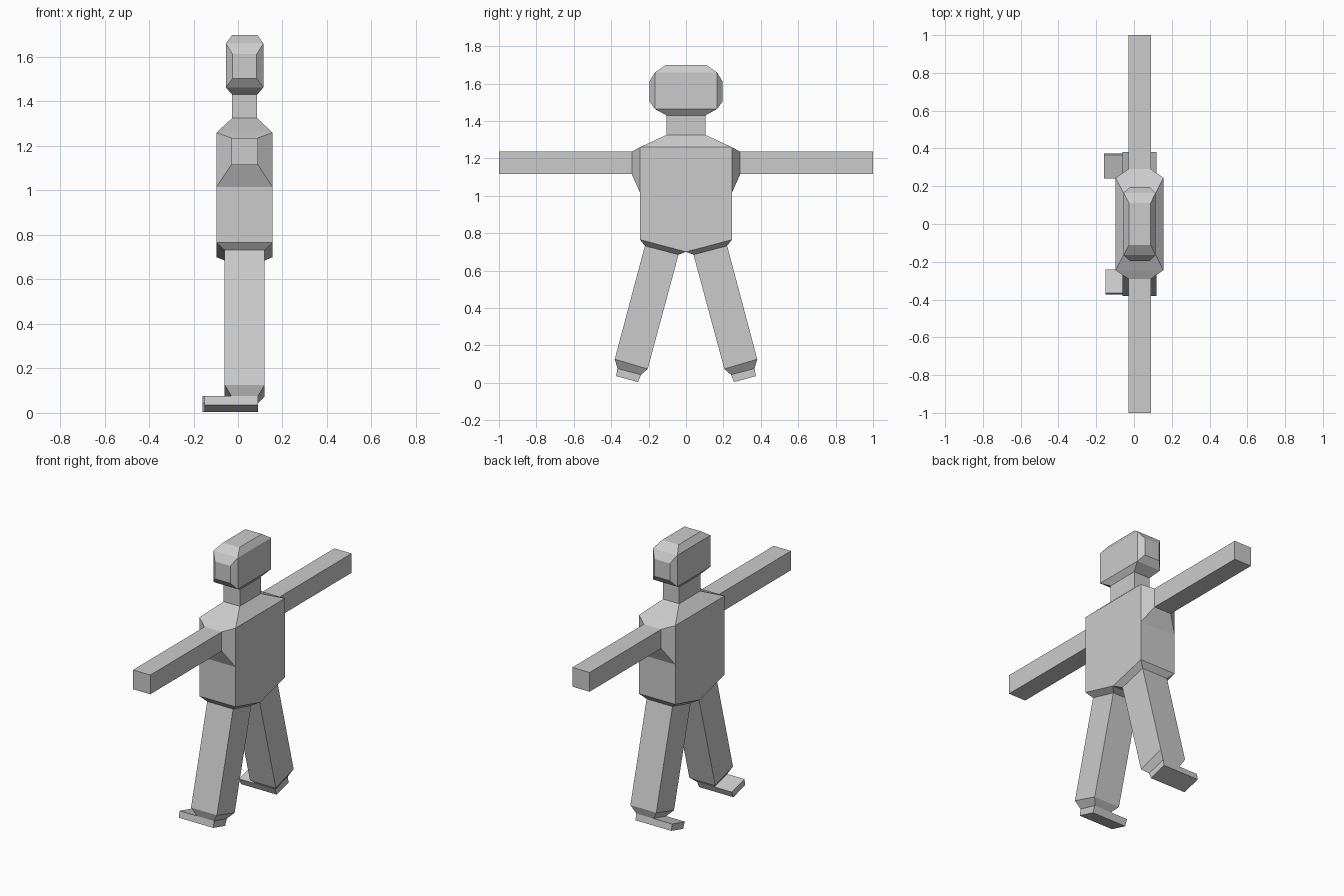
import bpy
import bmesh

if "Cube" in bpy.data.objects:
    bpy.data.objects.remove(bpy.data.objects["Cube"], do_unlink=True)

grey = bpy.data.materials.new("plain grey")
grey.use_nodes = True
COLOUR = (0.6, 0.6, 0.6, 1)
grey.diffuse_color = COLOUR
grey.node_tree.nodes["Principled BSDF"].inputs["Base Color"].default_value = COLOUR


def loft(name, rings, cap_start=False, cap_end=False, skip=()):
    """Bridge matching rings of points with flat quads, leaving out skipped sides."""
    bm = bmesh.new()
    loops = [[bm.verts.new(p) for p in ring] for ring in rings]
    for a, b in zip(loops, loops[1:]):
        n = len(a)
        for i in range(n):
            if i not in skip:
                j = (i + 1) % n
                bm.faces.new((a[i], a[j], b[j], b[i]))
    if cap_start:
        bm.faces.new(loops[0])
    if cap_end:
        bm.faces.new(loops[-1])
    bmesh.ops.recalc_face_normals(bm, faces=bm.faces)
    mesh = bpy.data.meshes.new(name)
    bm.to_mesh(mesh)
    bm.free()
    mesh.materials.append(grey)
    obj = bpy.data.objects.new(name, mesh)
    bpy.context.collection.objects.link(obj)
    return obj


def level(x0, x1, y, z):
    """Horizontal rectangle, centred on y = 0."""
    return [(x0, -y, z), (x1, -y, z), (x1, y, z), (x0, y, z)]


def upright(x0, x1, y, z0, z1):
    """Rectangle facing along y."""
    return [(x0, y, z0), (x1, y, z0), (x1, y, z1), (x0, y, z1)]


def slanted(x0, x1, outer, inner, side):
    """Rectangle across a leg, from its outer to its inner (y, z) edge."""
    (yo, zo), (yi, zi) = outer, inner
    return [(x0, yo * side, zo), (x1, yo * side, zo),
            (x1, yi * side, zi), (x0, yi * side, zi)]


# Shared widths: body, core (neck and arms), legs
BX = (-0.097, 0.155)
CX = (-0.03, 0.09)
LX = (-0.06, 0.12)
HEAD_X = (-0.055, 0.114)
SIDE = 0.245

# Torso, open where neck, arms and legs join
outline = [(-SIDE, 0.765), (-SIDE, 1.015), (-SIDE, 1.26),
           (SIDE, 1.26), (SIDE, 1.015), (SIDE, 0.765), (0, 0.70)]
loft("torso", [[(x, y, z) for y, z in outline] for x in BX],
     cap_start=True, cap_end=True, skip=(1, 2, 3, 5, 6))

# Sloping shoulders and neck
neck_base = level(-0.026, 0.086, 0.105, 1.325)
neck_top = level(-0.026, 0.086, 0.105, 1.43)
loft("shoulders", [level(*BX, SIDE, 1.26), neck_base])
loft("neck", [neck_base, neck_top])

# Head: chamfered block with raised ends
brow = level(*HEAD_X, 0.165, 1.66)
jaw = level(*HEAD_X, 0.165, 1.463)
loft("head", [neck_top, jaw, brow, level(-0.026, 0.088, 0.11, 1.698)],
     cap_end=True, skip=())
head = bpy.data.objects["head"]
bm = bmesh.new()
bm.from_mesh(head.data)
ends = [f for f in bm.faces if abs(f.normal.y) > 0.99]
bmesh.ops.delete(bm, geom=ends, context="FACES_ONLY")
bm.to_mesh(head.data)
bm.free()

for label, side in (("left", 1), ("right", -1)):
    loft(label + "_head_end", [upright(*HEAD_X, side * 0.165, 1.463, 1.66),
                               upright(-0.024, 0.083, side * 0.195, 1.503, 1.612)],
         cap_end=True)


# Limbs, the figure faces -x so its sides lie along y
for label, side in (("back", 1), ("front", -1)):
    loft(label + "_arm", [upright(*BX, side * SIDE, 1.015, 1.26),
                          upright(*CX, side * 0.29, 1.115, 1.236),
                          upright(*CX, side, 1.115, 1.236)], cap_end=True)
    ankle = ((0.366, 0.076), (0.24, 0.043))
    sole = ((0.374, 0.036), (0.257, 0.004))
    loft(label + "_leg", [slanted(*BX, (SIDE, 0.765), (0, 0.70), side),
                          slanted(*LX, (0.22, 0.732), (0.04, 0.685), side),
                          slanted(*LX, (0.381, 0.126), (0.205, 0.074), side),
                          slanted(*CX, *ankle, side)])
    toe = -0.16 if side > 0 else -0.15
    loft(label + "_foot", [slanted(toe, CX[1], *ankle, side),
                           slanted(toe, CX[1], *sole, side)],
         cap_start=True, cap_end=True)
